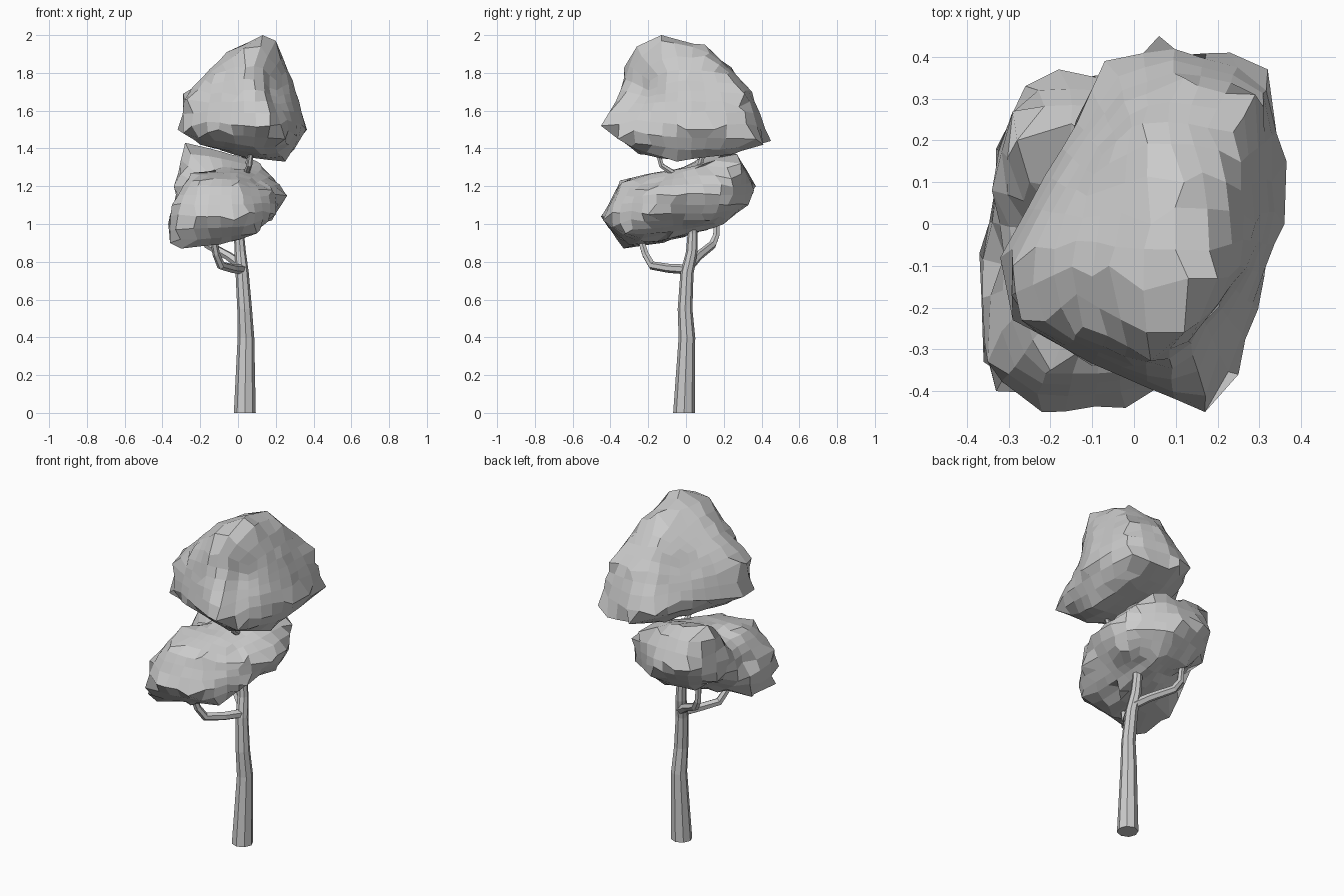
import bpy, bmesh, math, random
from mathutils import Vector
from mathutils.bvhtree import BVHTree

random.seed(4)


def finish(bm, name):
    bmesh.ops.recalc_face_normals(bm, faces=bm.faces[:])
    me = bpy.data.meshes.new(name)
    bm.to_mesh(me)
    bm.free()
    ob = bpy.data.objects.new(name, me)
    bpy.context.collection.objects.link(ob)
    return ob


def limb(name, path, sides=8):
    """Tapered faceted tube through (x, y, z, radius) stations."""
    bm = bmesh.new()
    pts = [Vector(p[:3]) for p in path]
    rings = []
    for i, p in enumerate(pts):
        t = pts[min(i + 1, len(pts) - 1)] - pts[max(i - 1, 0)]
        if i == 0 and p.z == 0:
            t = Vector((0, 0, 1))
        q = Vector((0, 0, 1)).rotation_difference(t.normalized())
        ring = []
        for k in range(sides):
            a = 2 * math.pi * k / sides
            ring.append(bm.verts.new(p + q @ Vector((math.cos(a), math.sin(a), 0)) * path[i][3]))
        rings.append(ring)
    for a, b in zip(rings, rings[1:]):
        for k in range(sides):
            n = (k + 1) % sides
            bm.faces.new((a[k], a[n], b[n], b[k]))
    bm.faces.new(rings[0][::-1])
    bm.faces.new(rings[-1])
    return finish(bm, name)


def foliage(name, centre, half, lumps, dents=(), cuts=6, jitter=0.003):
    """Quad ball projected on to hulls of the lumps' key points, then dented."""
    centre, half = Vector(centre), Vector(half)
    hull = bmesh.new()
    for pts in lumps:
        vs = [hull.verts.new(p) for p in pts]
        res = bmesh.ops.convex_hull(hull, input=vs)
        inner = {g for g in res["geom_interior"] if isinstance(g, bmesh.types.BMVert)}
        bmesh.ops.delete(hull, geom=list(inner), context='VERTS')
    tree = BVHTree.FromBMesh(hull)
    hull.free()
    bm = bmesh.new()
    bmesh.ops.create_cube(bm, size=2)
    bmesh.ops.subdivide_edges(bm, edges=bm.edges[:], cuts=cuts, use_grid_fill=True)
    aim = {}
    for v in bm.verts:
        d = Vector([math.tan(c * math.pi / 4) for c in v.co]).normalized()
        aim[v] = d
        d = Vector([d[i] * half[i] for i in range(3)]).normalized()
        hit = tree.ray_cast(centre + d * 3, -d)[0]
        v.co = hit if hit else centre + d * 0.3
        v.co += Vector([random.uniform(-jitter, jitter) for _ in range(3)])
    # pull the nearest corner on to every key point so the outline is kept
    for p in [Vector(q) for pts in lumps for q in pts]:
        d = p - centre
        d = Vector([d[i] / half[i] for i in range(3)]).normalized()
        free = max(aim, key=lambda v: aim[v].dot(d))
        if (free.co - p).length < 0.1:
            free.co = p
            del aim[free]
    # soft hollows: (point, radius, depth)
    for p, radius, depth in dents:
        for v in bm.verts:
            f = 1 - (v.co - Vector(p)).length / radius
            if f > 0:
                v.co += (centre - v.co).normalized() * depth * f
    return finish(bm, name)


# trunk, continuing through the lower foliage
limb("trunk", [(0.036, -0.01, 0, 0.058), (0.042, 0.005, 0.4, 0.044),
               (0.035, -0.005, 0.55, 0.039), (0.022, 0.005, 0.74, 0.035),
               (0.012, 0.03, 0.85, 0.03), (0.005, 0.035, 0.95, 0.027),
               (0.02, 0.02, 1.12, 0.025), (0.03, 0.0, 1.25, 0.022)])

# branches
limb("front_branch", [(0.02, 0, 0.76, 0.026), (-0.03, -0.09, 0.765, 0.024),
                      (-0.09, -0.18, 0.78, 0.023), (-0.115, -0.215, 0.84, 0.02),
                      (-0.135, -0.25, 0.95, 0.017)], 6)
limb("back_branch", [(0.02, 0.02, 0.78, 0.027), (-0.05, 0.065, 0.83, 0.024),
                     (-0.16, 0.14, 0.89, 0.022), (-0.19, 0.16, 0.94, 0.019),
                     (-0.2, 0.165, 1.06, 0.016)], 6)
limb("upper_front_branch", [(0.03, 0, 1.23, 0.022), (0.045, -0.07, 1.27, 0.017),
                            (0.06, -0.13, 1.31, 0.015), (0.075, -0.16, 1.42, 0.012)], 6)
limb("upper_back_branch", [(0.03, 0, 1.22, 0.02), (0.05, 0.07, 1.3, 0.016),
                           (0.07, 0.1, 1.4, 0.013)], 6)

# upper foliage, with a valley down its front right
crown = [(0.13, -0.13, 2.0), (0.2, -0.13, 1.97), (0.03, -0.26, 1.93), (0.12, -0.26, 1.94),
         (-0.06, -0.1, 1.91), (0.04, 0.0, 1.95), (0.12, 0.1, 1.95), (0.22, 0.1, 1.89)]
middle = [(-0.29, -0.1, 1.69), (-0.19, -0.06, 1.77), (-0.27, -0.23, 1.66), (0, -0.34, 1.68),
          (0.04, -0.33, 1.83), (0.29, 0, 1.76), (0.33, 0.1, 1.6), (0.12, 0.35, 1.7),
          (0.29, 0.31, 1.69), (0.02, 0.24, 1.83), (0.31, 0.28, 1.62)]
rim = [(-0.32, -0.08, 1.5), (-0.29, -0.23, 1.48), (-0.1, -0.34, 1.5), (0.17, -0.45, 1.52),
       (0.25, -0.36, 1.45), (0.36, 0, 1.5), (0.365, 0.15, 1.5), (0.32, 0.37, 1.45),
       (0.23, 0.41, 1.42), (0.06, 0.45, 1.44), (-0.07, 0.39, 1.5), (-0.2, 0.08, 1.5)]
under = [(0.25, -0.05, 1.33), (0.12, -0.25, 1.37), (-0.2, -0.1, 1.42),
         (0, 0.2, 1.37), (0.24, 0.25, 1.37), (0.05, -0.05, 1.35)]
foliage("upper_foliage", (0.06, -0.01, 1.62), (0.34, 0.44, 0.33),
        [crown + middle + rim + under],
        [((0.18, -0.29, 1.72), 0.19, 0.075)])

# lower foliage: low front lump and raised back lump
front = [(-0.33, -0.4, 0.97), (-0.22, -0.45, 1.04), (-0.02, -0.44, 1.02), (0.06, -0.39, 1.06),
         (-0.36, -0.33, 0.9), (-0.35, -0.33, 1.1), (-0.2, -0.35, 1.23), (0, -0.34, 1.22),
         (-0.25, -0.17, 1.27), (0, -0.17, 1.27), (0.18, -0.2, 1.18), (0.2, -0.2, 1.05),
         (0.1, -0.32, 0.95), (-0.3, -0.33, 0.87), (-0.1, -0.3, 0.89), (0.02, -0.1, 0.92),
         (-0.37, -0.07, 1.0), (-0.35, -0.12, 0.9), (-0.33, 0.1, 1.12), (0.22, 0.1, 1.1),
         (0, 0.15, 0.98), (0.1, 0.1, 1.31), (0.22, 0.02, 1.21)]
back = [(0.26, -0.05, 1.15), (0.25, 0.1, 1.16), (0.19, 0.24, 1.24), (0.11, 0.29, 1.32),
        (0.12, 0.1, 1.32), (0, 0.27, 1.37), (-0.15, 0.24, 1.4), (-0.28, 0.2, 1.43),
        (-0.29, 0.27, 1.36), (-0.18, 0.37, 1.2), (-0.04, 0.36, 1.18), (-0.26, 0.33, 1.2),
        (-0.34, 0.08, 1.2), (-0.33, 0.18, 1.1), (-0.25, 0.1, 1.37), (0, 0.2, 1.0),
        (0.18, 0.1, 1.02), (-0.2, 0.2, 1.02), (0, 0.33, 1.1), (0.18, 0.22, 1.1),
        (-0.3, -0.1, 1.1), (0.1, -0.15, 1.22), (0, -0.1, 0.95)]
foliage("lower_foliage", (-0.06, -0.04, 1.13), (0.31, 0.41, 0.27), [front, back])
